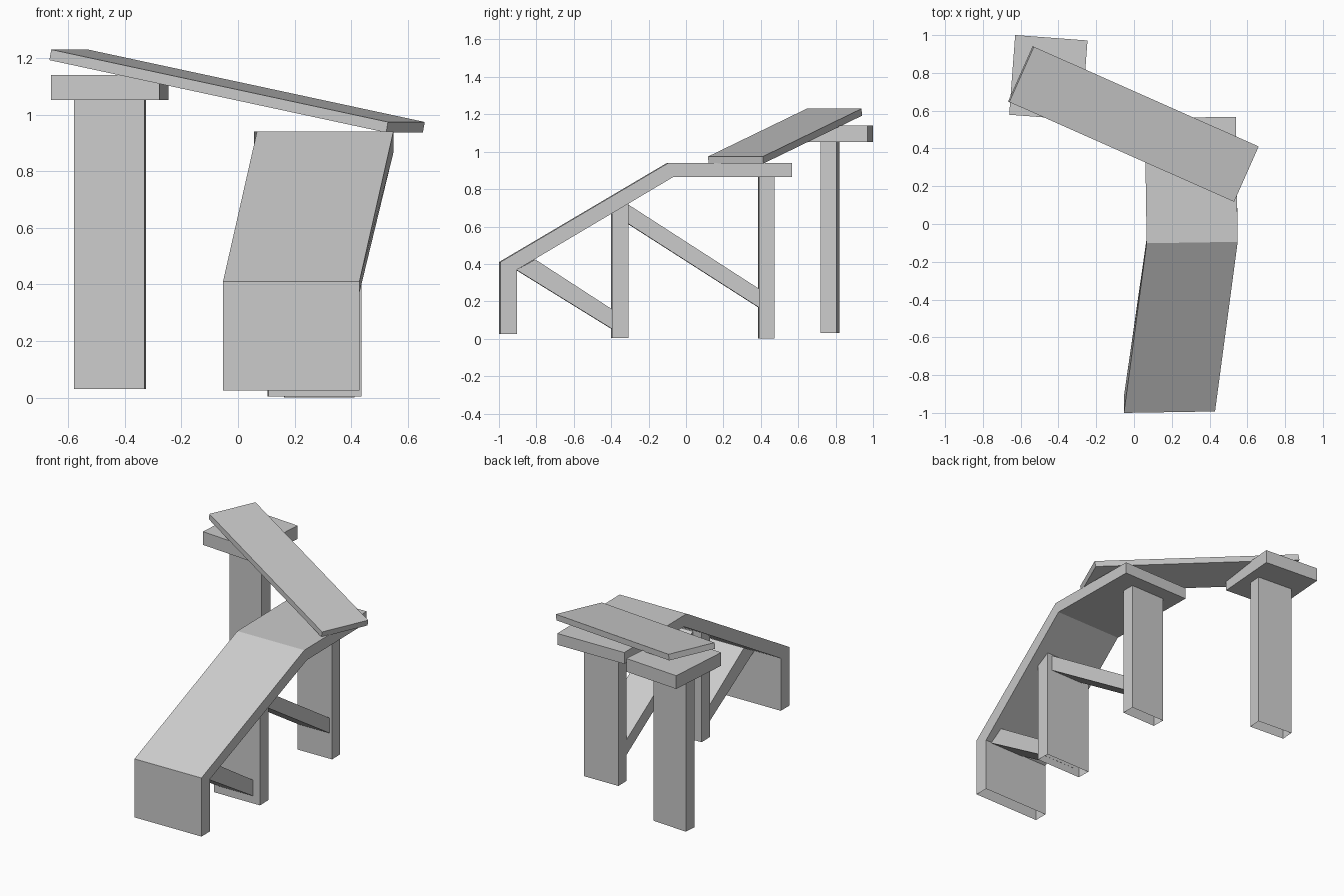
import bpy, bmesh, math
from mathutils import Matrix, Vector

if "Cube" in bpy.data.objects:
    bpy.data.objects.remove(bpy.data.objects["Cube"])


def finish(bm, name, matrix=None, open_faces=()):
    bmesh.ops.recalc_face_normals(bm, faces=bm.faces)
    if open_faces:
        bmesh.ops.delete(bm, geom=list(open_faces), context='FACES_ONLY')
    mesh = bpy.data.meshes.new(name)
    bm.to_mesh(mesh)
    bm.free()
    ob = bpy.data.objects.new(name, mesh)
    bpy.context.collection.objects.link(ob)
    if matrix:
        ob.matrix_world = matrix
    return ob


def side_profile(name, points, width, open_edges=()):
    """Join a (x, y, z) left-side outline to its copy, with a slight yaw."""
    bm = bmesh.new()
    left = [bm.verts.new(p) for p in points]
    right = [bm.verts.new((x + width, y + width * 0.016, z)) for x, y, z in points]
    n = len(points)
    bm.faces.new(left)
    bm.faces.new(right[::-1])
    rim = [bm.faces.new((left[i], right[i], right[(i + 1) % n], left[(i + 1) % n]))
           for i in range(n)]
    return finish(bm, name, open_faces=[rim[i] for i in open_edges])


def box(name, centre, size, yaw=0, open_bottom=False):
    bm = bmesh.new()
    bmesh.ops.create_cube(bm, size=1, matrix=Matrix.Diagonal((*size, 1)))
    bm.normal_update()
    holes = [f for f in bm.faces if f.normal.z < -0.9] if open_bottom else []
    m = Matrix.Translation(centre) @ Matrix.Rotation(math.radians(yaw), 4, 'Z')
    return finish(bm, name, m, holes)


# Bent walkway: front wall, sideways-skewed ramp and level landing
side_profile("ramp", [
    (-0.053, -1.0, 0.025), (-0.053, -1.0, 0.41), (0.067, -0.102, 0.94),
    (0.057, 0.56, 0.94), (0.057, 0.56, 0.865), (0.067, -0.075, 0.865),
    (-0.053, -0.91, 0.37), (-0.053, -0.91, 0.025)], 0.482, open_edges=[7])

# Middle leg with a sloped top under the ramp
side_profile("middle_leg", [
    (0.107, -0.40, 0.004), (0.107, -0.40, 0.675),
    (0.105, -0.312, 0.727), (0.105, -0.312, 0.004)], 0.33, open_edges=[3])

# Back leg, below the landing
box("back_leg", (0.287, 0.43, 0.435), (0.248, 0.085, 0.87), 0.9, True)

# Sloping braces between the legs
side_profile("front_brace", [
    (0.14, -0.91, 0.368), (0.145, -0.81, 0.424),
    (0.14, -0.395, 0.155), (0.14, -0.395, 0.05)], 0.245)
side_profile("back_brace", [
    (0.168, -0.316, 0.617), (0.168, -0.316, 0.72),
    (0.165, 0.39, 0.265), (0.165, 0.39, 0.165)], 0.23)

# Separate pillar and its square cap
box("pillar", (-0.452, 0.77, 0.541), (0.249, 0.085, 1.022), -4, True)
box("pillar_cap", (-0.4535, 0.775, 1.096), (0.384, 0.423, 0.087), -4.3)

# Tilted plank bridging the pillar and landing
u = Vector((1.19, -0.528, -0.256))
v = Vector((0.13, 0.293, 0.0))
w = u.cross(v).normalized()
thickness = 0.038
centre = Vector((0.0, 0.528, 1.102)) - w * thickness / 2
plank = box("bridge_plank", (0, 0, 0), (u.length, v.length, thickness))
axes = Matrix((u.normalized(), v.normalized(), w)).transposed().to_4x4()
plank.matrix_world = Matrix.Translation(centre) @ axes
